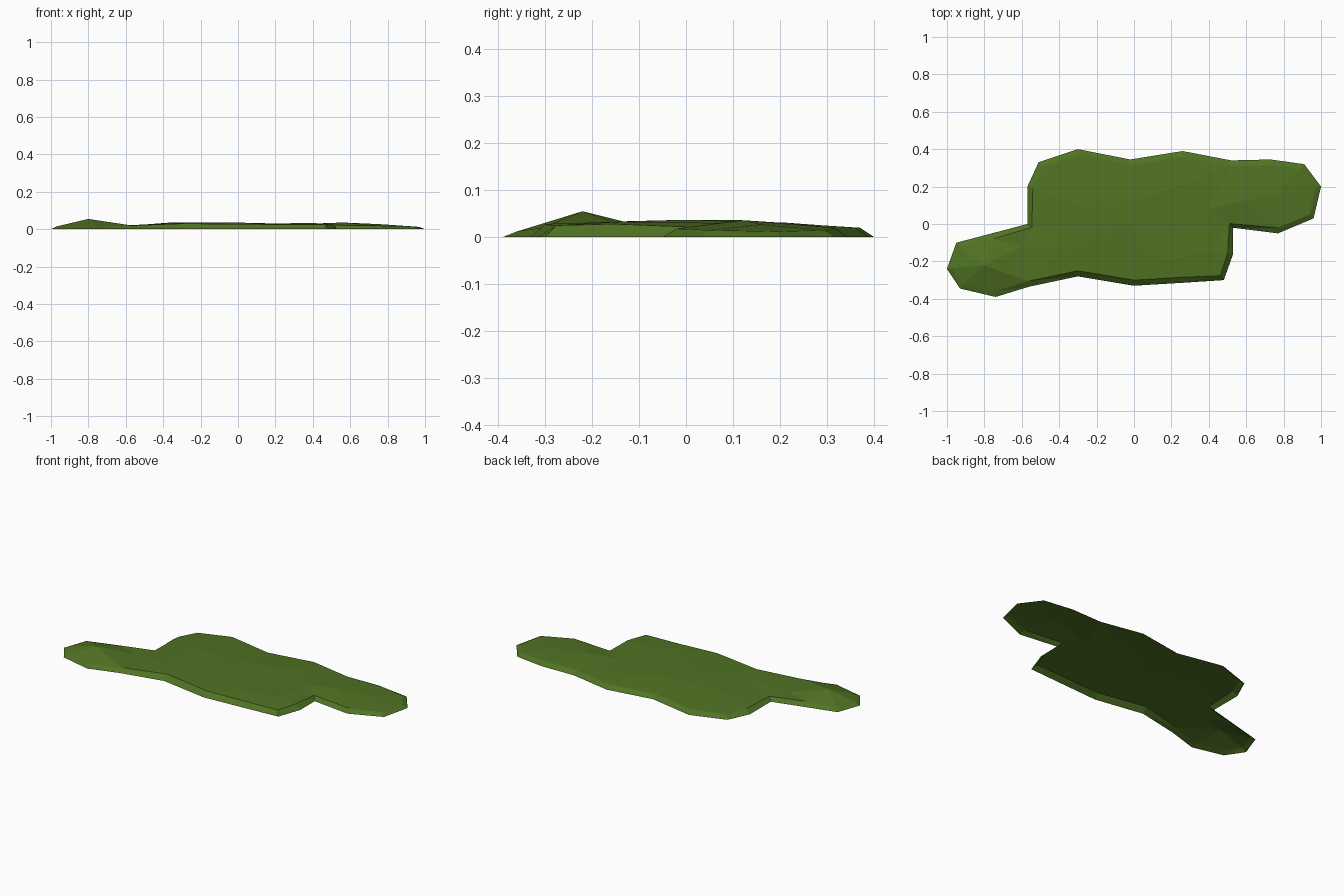
import bpy
from mathutils import Vector
from mathutils.geometry import delaunay_2d_cdt

RIM_WIDTH = 0.03

# Ground outline, counter-clockwise from the left tip: x, y and the height of the rim above it
outline = [
    (-1, -.24, .015), (-.93, -.345, .012), (-.74, -.39, .012), (-.56, -.335, .02),
    (-.3, -.28, .03), (0, -.33, .028), (.25, -.315, .025), (.48, -.3, .025),
    (.53, -.16, .028), (.53, -.02, .022), (.77, -.05, .018), (.96, .03, .015),
    (1, .2, .012), (.91, .32, .015), (.73, .345, .02), (.52, .34, .02),
    (.26, .39, .02), (-.02, .345, .02), (-.3, .4, .02), (-.51, .33, .018),
    (-.57, .2, .022), (-.57, 0, .02), (-.76, -.05, .02), (-.95, -.1, .014),
]

# Gentle bumps on the top
bumps = [
    (-.8, -.22, .055), (-.6, -.12, .02), (-.35, -.12, .034), (-.36, .12, .036),
    (-.04, 0, .037), (.03, .13, .033), (.26, .21, .031), (.16, -.2, .031),
    (.4, -.14, .033), (.4, .08, .03), (.56, .12, .036), (.76, .16, .027),
]


def inset_point(i):
    """Move an outline corner inwards by the rim width and lift it."""
    before, here, after = (Vector(outline[(i + k) % len(outline)][:2]) for k in (-1, 0, 1))
    a, b = (here - before).normalized(), (after - here).normalized()
    inward = Vector((-a.y - b.y, a.x + b.x)).normalized()
    spot = here + inward * RIM_WIDTH
    return Vector((spot.x, spot.y, outline[i][2]))


def loop_edges(start, count):
    return [(start + i, start + (i + 1) % count) for i in range(count)]


def make_material(name, colour):
    mat = bpy.data.materials.new(name)
    mat.use_nodes = True
    mat.diffuse_color = colour
    mat.node_tree.nodes["Principled BSDF"].inputs["Base Color"].default_value = colour
    return mat


cube = bpy.data.objects.get("Cube")
if cube:
    bpy.data.objects.remove(cube, do_unlink=True)

# Ground edge, raised rim and bumps joined into one open, faceted shell
count = len(outline)
points = [Vector((x, y, 0)) for x, y, h in outline]
points += [inset_point(i) for i in range(count)]
points += [Vector(p) for p in bumps]
edges = loop_edges(0, count) + loop_edges(count, count)
flat, _, faces, sources, _, _ = delaunay_2d_cdt(
    [p.to_2d() for p in points], edges, [], 1, 1e-5)
verts = [(p.x, p.y, points[ids[0]].z if ids else 0.02) for p, ids in zip(flat, sources)]

mesh = bpy.data.meshes.new("grass_patch")
mesh.from_pydata(verts, [], faces)
mesh.update()
if sum(f.normal.z for f in mesh.polygons) < 0:
    mesh.flip_normals()
mesh.materials.append(make_material("grass green", (.08, .17, .017, 1)))

patch = bpy.data.objects.new("grass_patch", mesh)
bpy.context.collection.objects.link(patch)
